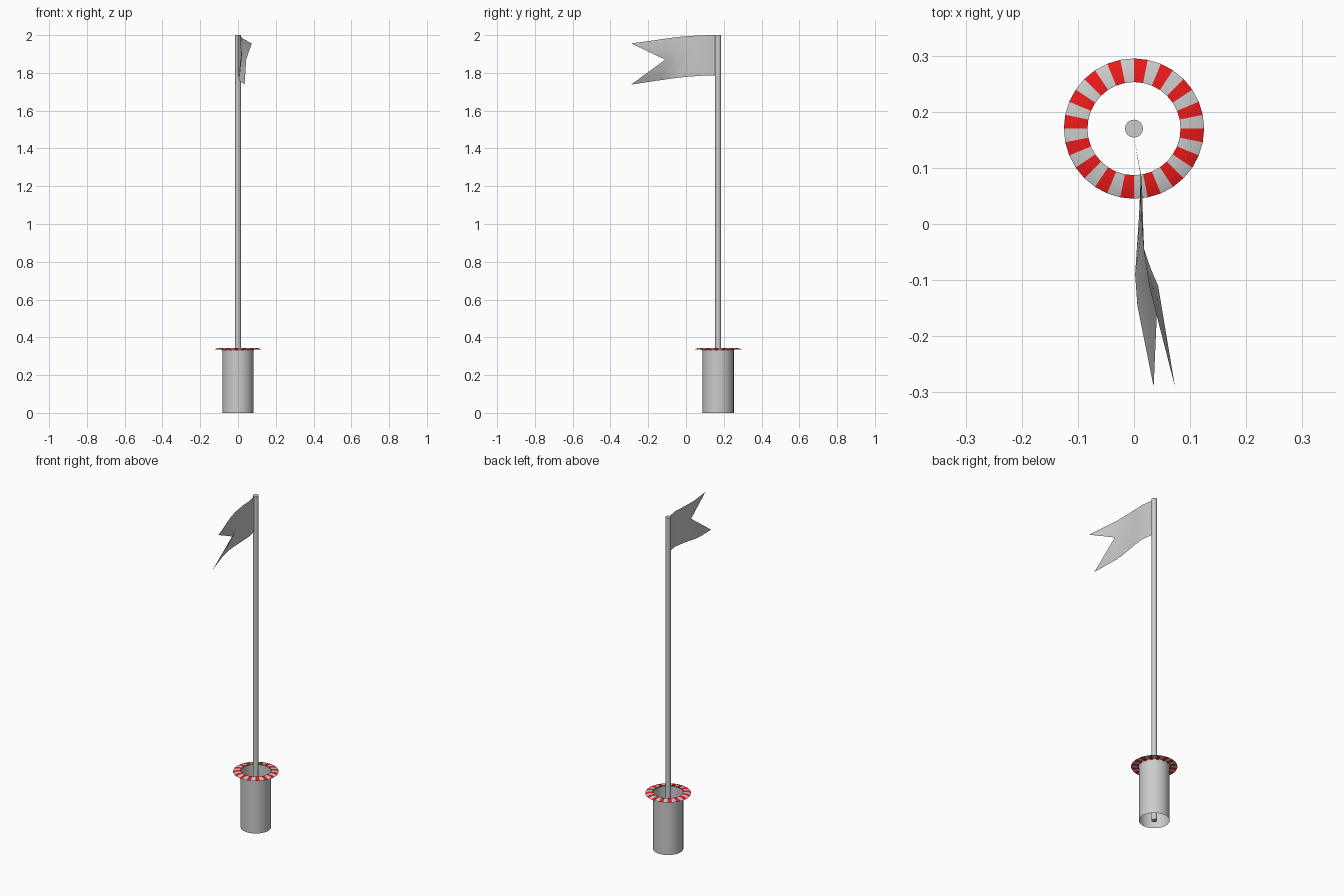
import bpy
from math import cos, sin, radians, pi

if "Cube" in bpy.data.objects:
    bpy.data.objects.remove(bpy.data.objects["Cube"])

CY = 0.17      # y of the pole axis
SIDES = 32


def make_object(name, verts, faces, smooth=40):
    mesh = bpy.data.meshes.new(name)
    mesh.from_pydata(verts, [], faces)
    obj = bpy.data.objects.new(name, mesh)
    bpy.context.collection.objects.link(obj)
    bpy.ops.object.select_all(action='DESELECT')
    obj.select_set(True)
    bpy.context.view_layer.objects.active = obj
    bpy.ops.object.shade_smooth_by_angle(angle=radians(smooth))
    return obj


def lathe(name, profile, sides=SIDES):
    """Spin an (r, z) profile around the pole axis; faces run sector by sector."""
    n = len(profile)
    verts = [(r * cos(2 * pi * s / sides), CY + r * sin(2 * pi * s / sides), z)
             for s in range(sides) for r, z in profile]
    faces = []
    for s in range(sides):
        a, b = s * n, (s + 1) % sides * n
        faces += [(a + i, b + i, b + i + 1, a + i + 1) for i in range(n - 1)]
    return make_object(name, verts, faces)


def material(name, color):
    mat = bpy.data.materials.new(name)
    mat.diffuse_color = color
    mat.use_nodes = True
    mat.node_tree.nodes["Principled BSDF"].inputs["Base Color"].default_value = mat.diffuse_color
    return mat


# Pole
bpy.ops.mesh.primitive_cylinder_add(vertices=16, radius=0.016, depth=2,
                                    location=(0, CY, 1))
pole = bpy.context.object
pole.name = "pole"
bpy.ops.object.shade_smooth_by_angle(angle=radians(40))

# Open cup
lathe("cup", [(0.083, 0), (0.083, 0.34)])

# Striped rim: sectors alternate between pale and red
rim_profile = [(0.084, 0.329), (0.087, 0.335), (0.125, 0.336),
               (0.106, 0.343), (0.083, 0.343)]
rim = lathe("striped_rim", rim_profile)
rim.data.materials.append(material("pale_stripe", (0.8, 0.8, 0.8, 1)))
rim.data.materials.append(material("red_stripe", (0.85, 0.01, 0.01, 1)))
bands = len(rim_profile) - 1
for poly in rim.data.polygons:
    poly.material_index = (poly.index // bands) % 2

# Swallow-tailed flag: top edge, middle fold and bottom edge, hoist to tail
top = [(0, .155, 2.0), (.012, .085, 1.999), (.012, .03, 1.996),
       (.017, -.045, 1.99), (.027, -.11, 1.981), (.041, -.165, 1.973),
       (.073, -.29, 1.956)]
mid = [(0, .155, 1.894), (.013, .085, 1.894), (.015, .045, 1.892),
       (.016, .005, 1.889), (.018, -.045, 1.883), (.03, -.08, 1.876),
       (.043, -.11, 1.87)]
bottom = [(0, .155, 1.787), (.012, .085, 1.785), (.009, .015, 1.78),
          (.005, -.045, 1.774), (.002, -.09, 1.768), (.006, -.145, 1.76),
          (.035, -.29, 1.738)]
cols = len(top)
flag_faces = [(r * cols + i, r * cols + i + 1,
               (r + 1) * cols + i + 1, (r + 1) * cols + i)
              for r in range(2) for i in range(cols - 1)]
make_object("flag", top + mid + bottom, flag_faces)
for poly in bpy.data.objects["flag"].data.polygons:
    if poly.normal.x < 0:
        poly.flip()
